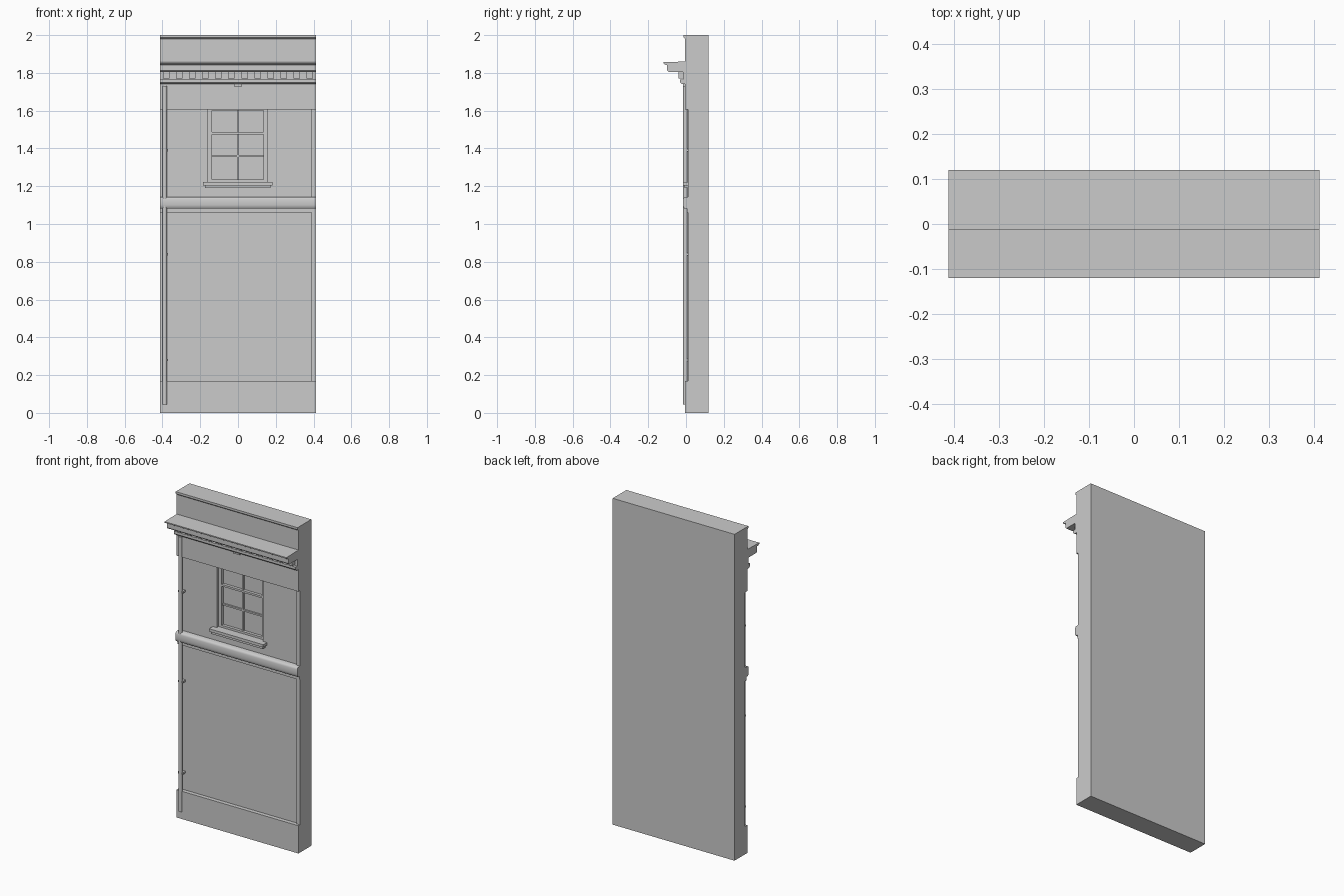
import bpy
import bmesh
from mathutils import Vector

default = bpy.data.objects.get("Cube")
if default:
    bpy.data.objects.remove(default, do_unlink=True)

stone = bpy.data.materials.new("stone grey")
stone.use_nodes = True
stone.diffuse_color = (0.6, 0.6, 0.6, 1)
stone.node_tree.nodes["Principled BSDF"].inputs["Base Color"].default_value = (0.6, 0.6, 0.6, 1)

HALF = 0.413   # half the width
FACE = -0.005  # plane of plinth, frieze and parapet
WALL = 0.01    # plane of the wall margin
PANEL = 0.02   # plane of the recessed panels
GLASS = 0.056  # plane of the panes


def add_mesh(name, bm):
    bmesh.ops.recalc_face_normals(bm, faces=bm.faces)
    mesh = bpy.data.meshes.new(name)
    bm.to_mesh(mesh)
    bm.free()
    mesh.materials.append(stone)
    obj = bpy.data.objects.new(name, mesh)
    bpy.context.collection.objects.link(obj)
    return obj


def add_box(bm, x, y, z):
    verts = bmesh.ops.create_cube(bm, size=1)["verts"]
    for v in verts:
        v.co = Vector(r[0] + (c + 0.5) * (r[1] - r[0]) for c, r in zip(v.co, (x, y, z)))


def box(name, x, y, z):
    bm = bmesh.new()
    add_box(bm, x, y, z)
    return add_mesh(name, bm)


def moulding(name, profile, half=HALF):
    """Extrude a (y, z) side profile along the width."""
    bm = bmesh.new()
    face = bm.faces.new([bm.verts.new((-half, y, z)) for y, z in profile])
    out = bmesh.ops.extrude_face_region(bm, geom=[face])["geom"]
    moved = [g for g in out if isinstance(g, bmesh.types.BMVert)]
    bmesh.ops.translate(bm, verts=moved, vec=(2 * half, 0, 0))
    return add_mesh(name, bm)


def activate(obj):
    bpy.ops.object.select_all(action="DESELECT")
    obj.select_set(True)
    bpy.context.view_layer.objects.active = obj


def smooth(obj):
    activate(obj)
    bpy.ops.object.shade_smooth_by_angle(angle=0.7)


def cut(obj, x, y, z):
    cutter = box("cutter", x, y, z)
    cutter.hide_render = True
    mod = obj.modifiers.new("cut", "BOOLEAN")
    mod.operation, mod.solver, mod.object = "DIFFERENCE", "EXACT", cutter
    activate(obj)
    bpy.ops.object.modifier_apply(modifier=mod.name)
    bpy.data.objects.remove(cutter, do_unlink=True)


# Wall slab with plinth and frieze steps, then recessed panels and window opening
wall = moulding("wall", [(0.12, 0), (FACE, 0), (FACE, 0.17), (WALL, 0.17),
                         (WALL, 1.605), (FACE, 1.605), (FACE, 2), (0.12, 2)])
cut(wall, (-0.5, 0.39), (-0.1, PANEL), (0.17, 1.06))
cut(wall, (-0.5, 0.39), (-0.1, PANEL), (1.12, 1.605))
cut(wall, (-0.158, 0.155), (-0.1, GLASS), (1.215, 1.605))

# Belt course with rounded top and bottom
smooth(moulding("belt_course", [(0.03, 1.06), (0.004, 1.06), (0.004, 1.083), (-0.009, 1.083),
                                (-0.014, 1.09), (-0.016, 1.1), (-0.016, 1.13), (-0.013, 1.138),
                                (-0.007, 1.143), (0.03, 1.143)]))

# Parapet lip
moulding("parapet_lip", [(0.01, 1.98), (FACE, 1.98), (-0.013, 1.987), (-0.013, 2), (0.01, 2)])

# Cornice: bed mould, dentil band, soffit block and shelf
moulding("cornice_bed", [(0, 1.74), (-0.02, 1.74), (-0.032, 1.75), (-0.032, 1.765), (0, 1.765)])
moulding("dentil_band", [(0, 1.765), (-0.015, 1.765), (-0.015, 1.806), (0, 1.806)])
moulding("cornice_soffit", [(0, 1.806), (-0.093, 1.806), (-0.1, 1.813), (-0.1, 1.843), (0, 1.843)])
shelf = moulding("cornice_shelf", [(0, 1.843), (-0.108, 1.843), (-0.12, 1.85),
                                   (-0.12, 1.857), (0, 1.86)])

# Dentils
bm = bmesh.new()
COUNT = 12
STEP = 2 * HALF / COUNT
for i in range(COUNT):
    cx = -HALF + (i + 0.5) * STEP
    add_box(bm, (cx - STEP / 4, cx + STEP / 4), (-0.04, 0), (1.77, 1.806))
add_mesh("dentils", bm)
box("frieze_block", (-0.022, 0.022), (-0.016, 0), (1.728, 1.742))

# Window: outer frame, two sashes and glazing bars
bm = bmesh.new()
LEFT, RIGHT, LOW, HIGH, MEET = -0.138, 0.135, 1.235, 1.6, 1.48
for x in ((-0.158, LEFT), (RIGHT, 0.155)):
    add_box(bm, x, (0.038, 0.06), (1.215, 1.605))
add_box(bm, (LEFT, RIGHT), (0.038, 0.06), (1.215, LOW))
add_box(bm, (LEFT, RIGHT), (0.038, 0.06), (HIGH, 1.605))
add_box(bm, (LEFT, RIGHT), (0.038, 0.06), (MEET - 0.006, MEET + 0.006))
add_box(bm, (LEFT, RIGHT), (0.046, 0.06), (1.355, 1.365))
add_box(bm, (-0.006, 0.004), (0.046, 0.06), (LOW, HIGH))
add_mesh("window_sash", bm)

# Window sill with apron below
box("sill", (-0.185, 0.182), (-0.016, 0.05), (1.205, 1.222))
box("sill_apron", (-0.176, 0.173), (-0.008, 0.05), (1.19, 1.205))

# Drainpipe with wall clips
PIPE_X, PIPE_Y, RADIUS = -0.388, -0.003, 0.0125
bm = bmesh.new()
tube = bmesh.ops.create_cone(bm, cap_ends=True, segments=16, radius1=RADIUS,
                             radius2=RADIUS, depth=1.685)
bmesh.ops.translate(bm, verts=tube["verts"], vec=(PIPE_X, PIPE_Y, 0.8875))
smooth(add_mesh("drainpipe", bm))

bm = bmesh.new()
for z in (0.28, 0.84, 1.39):
    add_box(bm, (PIPE_X - 0.014, PIPE_X + 0.018), (PIPE_Y - 0.003, PANEL + 0.002),
            (z - 0.006, z + 0.006))
add_mesh("pipe_clips", bm)
